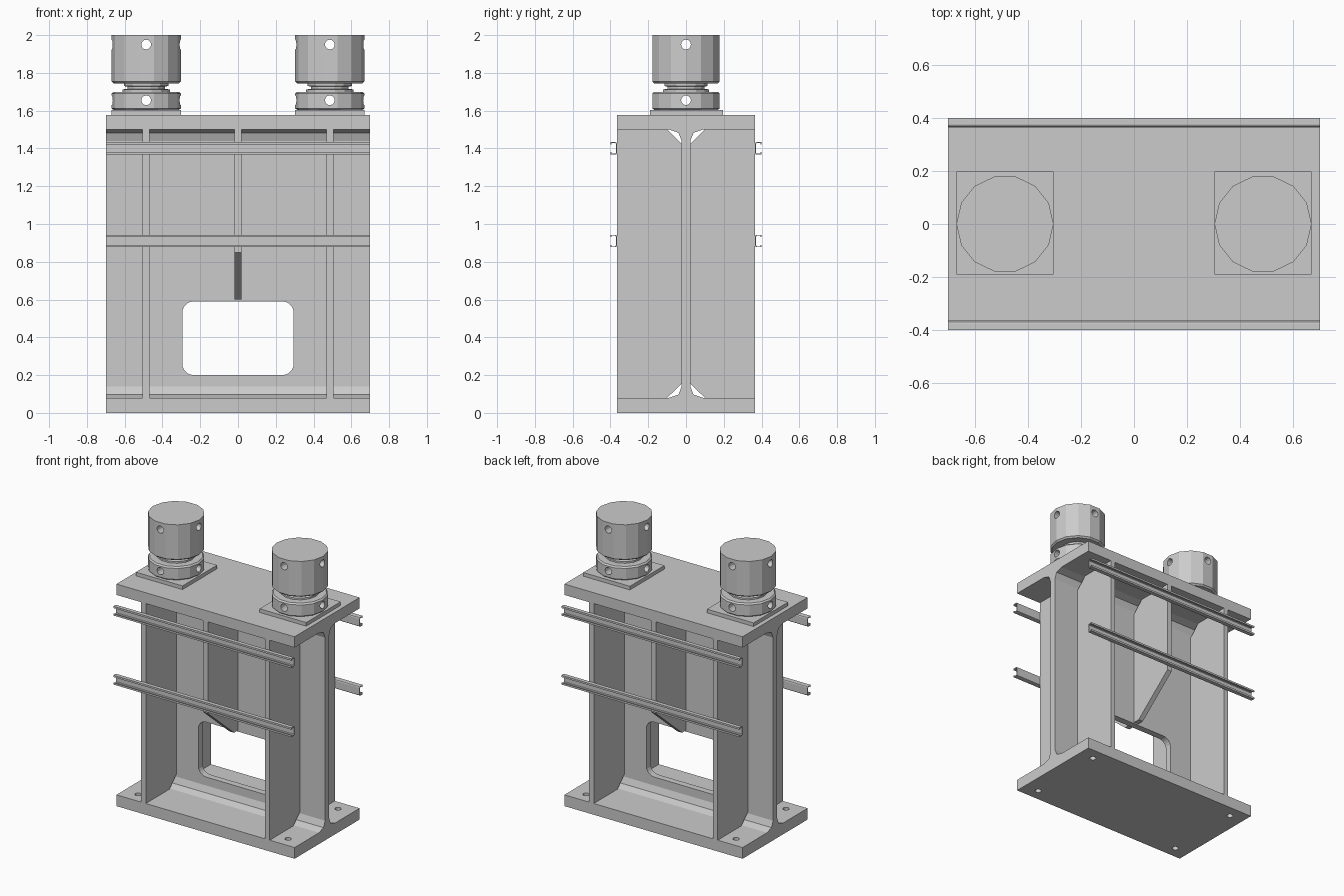
import bpy, bmesh, math
from math import cos, sin, pi, radians

if "Cube" in bpy.data.objects:
    bpy.data.objects.remove(bpy.data.objects["Cube"])


def make(name, bm):
    bmesh.ops.recalc_face_normals(bm, faces=bm.faces)
    me = bpy.data.meshes.new(name)
    bm.to_mesh(me)
    bm.free()
    ob = bpy.data.objects.new(name, me)
    bpy.context.collection.objects.link(ob)
    return ob


def prism(name, pts, axis, lo, hi):
    """Extrude a 2D outline along x (pts y,z), y (pts x,z) or z (pts x,y)."""
    place = {'x': lambda a, b, t: (t, a, b),
             'y': lambda a, b, t: (a, t, b),
             'z': lambda a, b, t: (a, b, t)}[axis]
    bm = bmesh.new()
    r0 = [bm.verts.new(place(a, b, lo)) for a, b in pts]
    r1 = [bm.verts.new(place(a, b, hi)) for a, b in pts]
    bm.faces.new(r0)
    bm.faces.new(r1)
    n = len(pts)
    for i in range(n):
        j = (i + 1) % n
        bm.faces.new((r0[i], r0[j], r1[j], r1[i]))
    return make(name, bm)


def circle(cx, cy, r, n):
    return [(cx + r * cos(2 * pi * i / n), cy + r * sin(2 * pi * i / n)) for i in range(n)]


def turned(name, cx, profile, n):
    """Closed lathe solid from (radius, z) points."""
    bm = bmesh.new()
    rings = [[bm.verts.new((x, y, z)) for x, y in circle(cx, 0, r, n)] for r, z in profile]
    bm.faces.new(rings[0])
    bm.faces.new(rings[-1])
    for a, b in zip(rings, rings[1:]):
        for i in range(n):
            j = (i + 1) % n
            bm.faces.new((a[i], a[j], b[j], b[i]))
    return make(name, bm)


def cut(target, cutter):
    cutter.hide_render = True
    m = target.modifiers.new("cut", 'BOOLEAN')
    m.operation, m.solver, m.object = 'DIFFERENCE', 'EXACT', cutter
    bpy.context.view_layer.objects.active = target
    bpy.ops.object.modifier_apply(modifier=m.name)
    bpy.data.objects.remove(cutter)


W, F, B, T, H = 0.023, 0.365, 0.08, 1.5, 1.577   # web, flange, inner faces, height

# I-beam body with root fillets
half = [(F, 0), (F, B), (0.09, B), (0.04, 0.097), (W, 0.14),
        (W, 1.44), (0.04, 1.483), (0.09, T), (F, T), (F, H)]
beam = prism("beam", half + [(-y, z) for y, z in reversed(half)], 'x', -0.7, 0.7)

# rounded window through the web
window = []
for cx, cz, a0 in ((0.235, 0.53, 0), (-0.235, 0.53, 90), (-0.235, 0.26, 180), (0.235, 0.26, 270)):
    for k in range(6):
        a = radians(a0 + 18 * k)
        window.append((cx + 0.06 * cos(a), cz + 0.06 * sin(a)))
cut(beam, prism("window_cutter", window, 'y', -0.2, 0.2))

# bolt holes in the base flange
for x in (-0.59, 0.59):
    for y in (-0.28, 0.28):
        cut(beam, prism("bolt_cutter", circle(x, y, 0.021, 16), 'z', -0.05, 0.12))

# stiffener plates and mounting rails on both sides
side_rib = [(W, 0.155), (0.1, B), (F, B), (F, T), (0.1, T), (W, 1.425)]
mid_rib = [(W, 0.6), (0.07, 0.6), (F, 0.85), (F, T), (0.1, T), (W, 1.425)]
rail_half = [(0.366, 0.025), (0.369, 0.031), (0.374, 0.033), (0.4, 0.033), (0.4, 0.02),
             (0.395, 0.02), (0.395, 0.028), (0.375, 0.028), (0.371, 0.024)]
rail = rail_half + [(y, -z) for y, z in reversed(rail_half)]
for s, side in ((-1, "front"), (1, "back")):
    for x, pts, label in ((-0.487, side_rib, "left"), (0, mid_rib, "middle"), (0.487, side_rib, "right")):
        prism(f"{side}_{label}_stiffener", [(s * y, z) for y, z in pts], 'x', x - 0.018, x + 0.018)
    for zc, label in ((1.4, "upper"), (0.91, "lower")):
        prism(f"{side}_{label}_rail", [(s * y, zc + z) for y, z in rail], 'x', -0.7, 0.7)

# jack cylinders on pads: lock ring, neck and cap with cross drilled holes
for x, label in ((-0.486, "left"), (0.486, "right")):
    prism(label + "_pad", [(x - 0.183, -0.19), (x + 0.183, -0.19), (x + 0.183, 0.197), (x - 0.183, 0.197)],
          'z', H, 1.603)
    ring = turned(label + "_lock_ring", x, [(0.172, 1.603), (0.183, 1.612), (0.183, 1.69), (0.174, 1.7)], 14)
    neck = turned(label + "_neck", x, [(0.125, 1.7), (0.125, 1.712), (0.1, 1.716), (0.1, 1.728),
                                       (0.118, 1.73), (0.118, 1.744)], 14)
    cap = turned(label + "_cap", x, [(0.172, 1.744), (0.183, 1.754), (0.183, 2.0)], 14)
    for ob, z in ((ring, 1.655), (cap, 1.95)):
        cut(ob, prism("drill_y", circle(x, z, 0.026, 12), 'y', -0.3, 0.3))
        cut(ob, prism("drill_x", circle(0, z, 0.026, 12), 'x', x - 0.3, x + 0.3))
